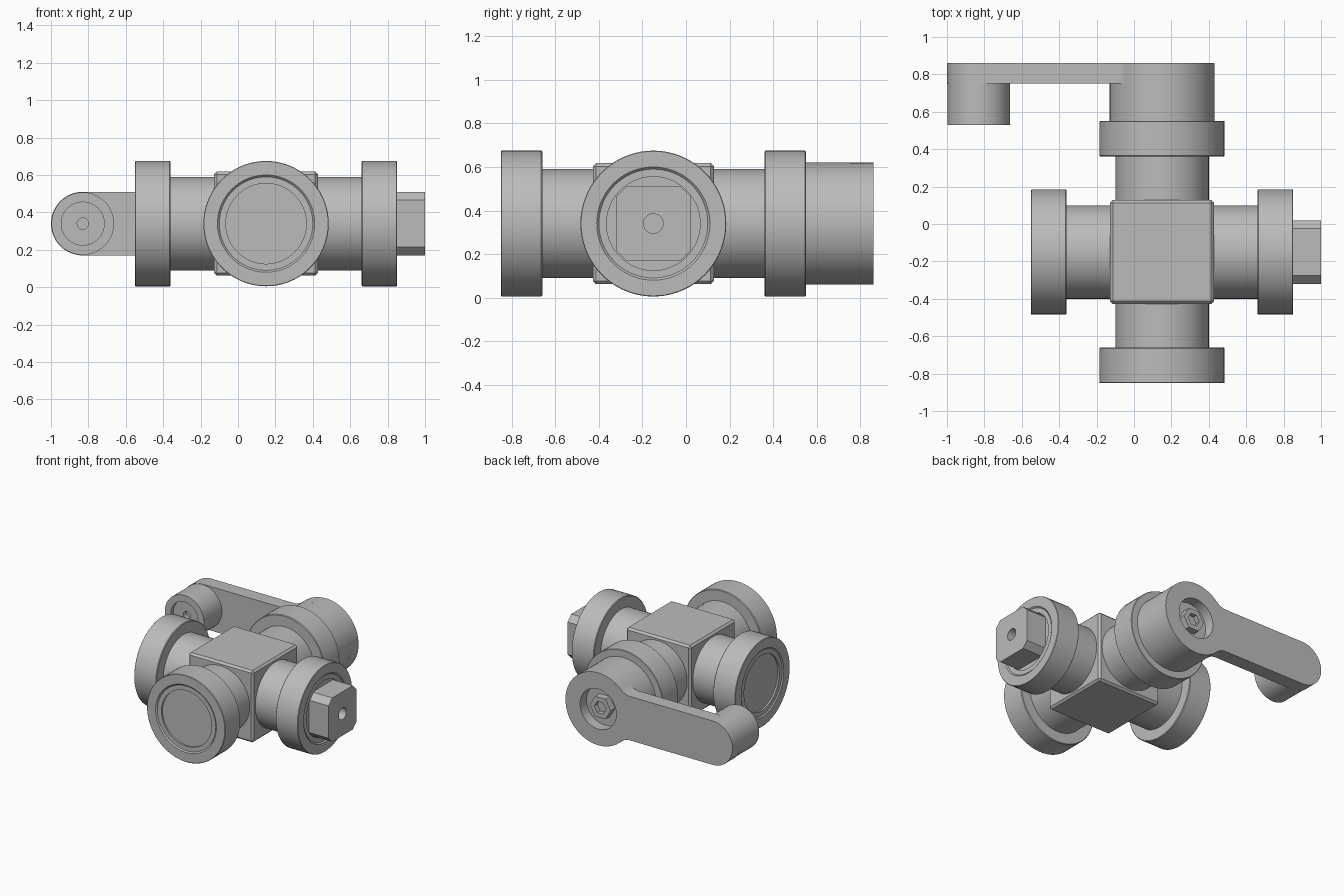
import bpy, bmesh
from math import sin, cos, pi, atan2, radians, sqrt
from mathutils import Vector, Matrix

if "Cube" in bpy.data.objects:
    bpy.data.objects.remove(bpy.data.objects["Cube"])

metal = bpy.data.materials.new("grey_metal")
metal.use_nodes = True
grey = (0.5, 0.5, 0.5, 1)
metal.diffuse_color = grey
metal.node_tree.nodes["Principled BSDF"].inputs["Base Color"].default_value = grey

CENTRE = Vector((0.15, -0.15, 0.34))
LEFT, RIGHT = Vector((1, 0, 0)), Vector((-1, 0, 0))
BACK, FRONT = Vector((0, 1, 0)), Vector((0, -1, 0))


def frame(origin, axis):
    """Local z runs along the axis, local y points up."""
    up = Vector((0, 0, 1))
    m = Matrix((up.cross(axis), up, axis)).transposed().to_4x4()
    return Matrix.Translation(origin) @ m


def finish(name, bm, matrix, angle=30):
    bmesh.ops.recalc_face_normals(bm, faces=bm.faces)
    bm.transform(matrix)
    mesh = bpy.data.meshes.new(name)
    bm.to_mesh(mesh)
    bm.free()
    mesh.materials.append(metal)
    obj = bpy.data.objects.new(name, mesh)
    bpy.context.collection.objects.link(obj)
    smooth(obj, angle)
    return obj


def smooth(obj, angle=30):
    bpy.ops.object.select_all(action='DESELECT')
    obj.select_set(True)
    bpy.context.view_layer.objects.active = obj
    bpy.ops.object.shade_smooth_by_angle(angle=radians(angle))


def lathe(name, profile, origin, axis, steps=72):
    """Spin (radius, distance) points round the axis."""
    bm = bmesh.new()
    verts = [bm.verts.new((r, 0, t)) for r, t in profile]
    edges = [bm.edges.new(pair) for pair in zip(verts, verts[1:])]
    bmesh.ops.spin(bm, geom=verts + edges, cent=(0, 0, 0), axis=(0, 0, 1),
                   angle=2 * pi, steps=steps)
    bmesh.ops.remove_doubles(bm, verts=bm.verts, dist=0.0001)
    return finish(name, bm, frame(origin, axis))


def prism(name, outline, start, end, origin, axis):
    """Extrude an outline along the axis."""
    bm = bmesh.new()
    face = bm.faces.new([bm.verts.new((x, y, start)) for x, y in outline])
    top = bmesh.ops.extrude_face_region(bm, geom=[face])["geom"]
    moved = [g for g in top if isinstance(g, bmesh.types.BMVert)]
    bmesh.ops.translate(bm, verts=moved, vec=(0, 0, end - start))
    return finish(name, bm, frame(origin, axis), 20)


def arc(cx, cy, r, a, b, steps):
    return [(cx + r * cos(a + (b - a) * i / steps),
             cy + r * sin(a + (b - a) * i / steps)) for i in range(steps + 1)]


def cut(obj, cutter):
    mod = obj.modifiers.new("cut", 'BOOLEAN')
    mod.operation, mod.solver, mod.object = 'DIFFERENCE', 'EXACT', cutter
    bpy.context.view_layer.objects.active = obj
    bpy.ops.object.modifier_apply(modifier=mod.name)
    bpy.data.objects.remove(cutter)
    smooth(obj, 20)


# Central block with chamfered edges
bm = bmesh.new()
bmesh.ops.create_cube(bm, size=0.556)
bmesh.ops.bevel(bm, geom=bm.edges[:], offset=0.015, segments=1, affect='EDGES')
finish("central_block", bm, Matrix.Translation(CENTRE), 10)

# Four pipes, each with an end collar round it
for side, axis in (("left", LEFT), ("right", RIGHT), ("front", FRONT), ("back", BACK)):
    lathe(side + "_pipe", [(0, 0.2), (0.25, 0.2), (0.25, 0.693), (0.215, 0.693),
                           (0.215, 0.68), (0, 0.68)], CENTRE, axis)
    lathe(side + "_collar", [(0.25, 0.51), (0.33, 0.51), (0.335, 0.515), (0.335, 0.697),
                             (0.332, 0.7), (0.26, 0.7), (0.25, 0.69), (0.25, 0.51)],
          CENTRE, axis)

# Square drive stem with cut corners and a centre hole
w, c = 0.17, 0.125
octagon = [(w, -c), (w, c), (c, w), (-c, w), (-w, c), (-w, -c), (-c, -w), (c, -w)]
stem = prism("drive_stem", octagon, 0.66, 0.85, CENTRE, LEFT)
cut(stem, prism("hole_cutter", arc(0, 0, 0.045, 0, 2 * pi, 32)[:-1], 0.75, 0.9, CENTRE, LEFT))

# Handle: round hub flowing into a round-ended arm through fillets
R, F, REACH = 0.28, 0.12, 0.98
d = sqrt((R + F) ** 2 - (w + F) ** 2)
a = atan2(w + F, d)
upper = arc(REACH, 0, w, 0, pi / 2, 16) + arc(d, w + F, F, 1.5 * pi, pi + a, 10)
upper += arc(0, 0, R, a, pi, 32)[1:]
lower = [(x, -y) for x, y in reversed(upper[1:-1])]
arm = prism("handle_arm", upper + lower, 0.9, 1.01, CENTRE, BACK)
cut(arm, prism("recess_cutter", arc(0, 0, 0.155, 0, 2 * pi, 48)[:-1], 0.93, 1.1, CENTRE, BACK))
lathe("handle_hub", [(0, 0.69), (R, 0.69), (R, 0.9), (0, 0.9)], CENTRE, BACK)

# Hexagonal screw in the hub recess
screw = prism("hub_screw", arc(0, 0, 0.09, 0, 2 * pi, 6)[:-1], 0.92, 0.985, CENTRE, BACK)
cut(screw, prism("socket_cutter", arc(0, 0, 0.05, 0, 2 * pi, 6)[:-1], 0.95, 1.1, CENTRE, BACK))

# Grip knob at the end of the arm, hollowed at the front
lathe("grip_knob", [(0, -0.76), (0.167, -0.76), (0.167, -0.53), (0.115, -0.53), (0.115, -0.56),
                    (0.03, -0.56), (0.03, -0.6), (0, -0.6)], Vector((-0.83, 0, 0.34)), FRONT)
